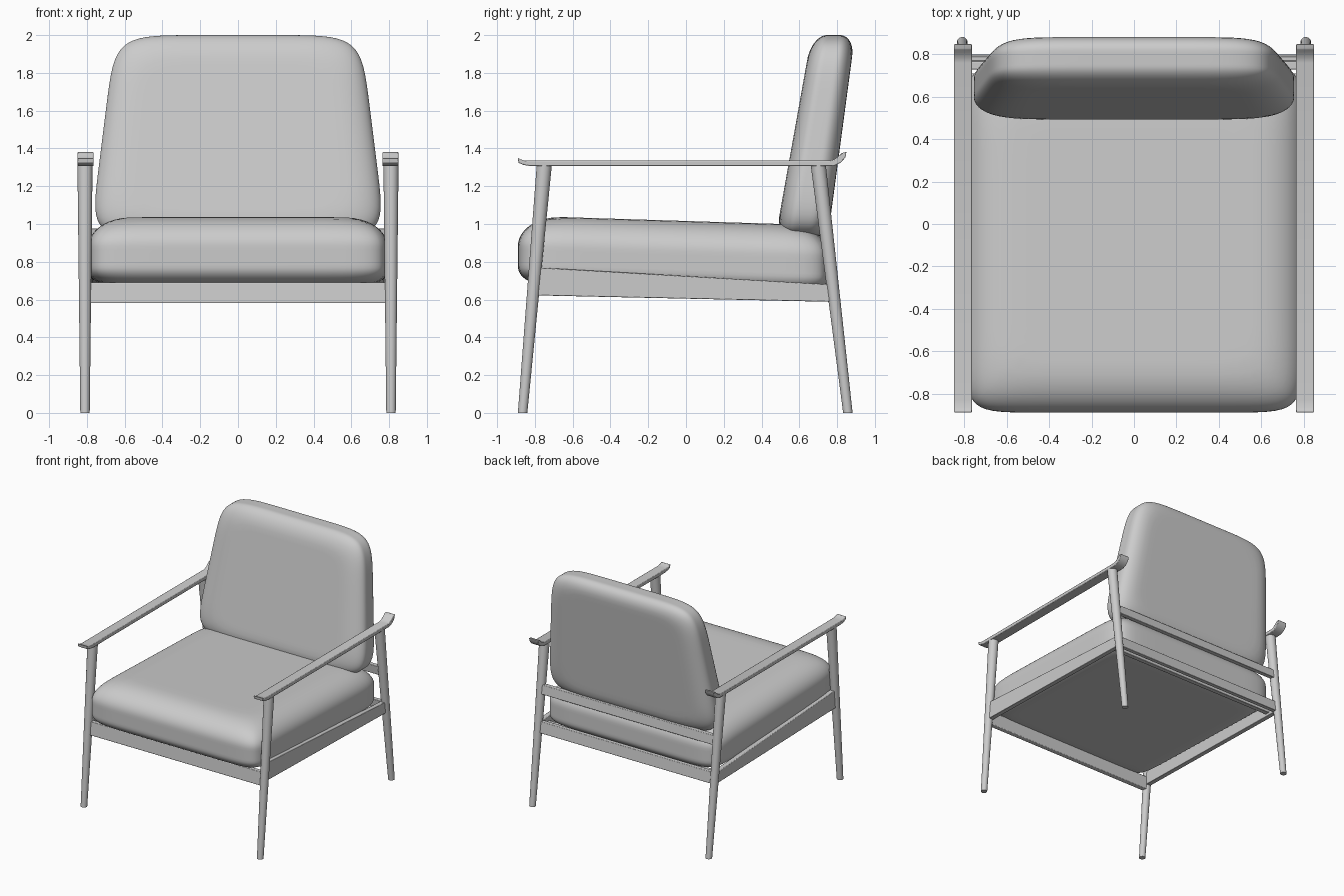
import bpy, bmesh, math

if "Cube" in bpy.data.objects:
    bpy.data.objects.remove(bpy.data.objects["Cube"])


def finish(name, bm, angle=35, mirror=False, bevel=0.0):
    bmesh.ops.recalc_face_normals(bm, faces=bm.faces)
    mesh = bpy.data.meshes.new(name)
    bm.to_mesh(mesh)
    bm.free()
    ob = bpy.data.objects.new(name, mesh)
    bpy.context.collection.objects.link(ob)
    bpy.ops.object.select_all(action='DESELECT')
    ob.select_set(True)
    bpy.context.view_layer.objects.active = ob
    bpy.ops.object.shade_smooth_by_angle(angle=math.radians(angle))
    if bevel:
        b = ob.modifiers.new("soft_edges", 'BEVEL')
        b.width, b.segments, b.limit_method = bevel, 2, 'ANGLE'
    if mirror:
        ob.modifiers.new("mirror", 'MIRROR')
    return ob


def prism(name, profile, x0, x1, mirror=False, bevel=0.004):
    """Side profile of (y, z) points extruded along x."""
    bm = bmesh.new()
    face = bm.faces.new([bm.verts.new((x0, y, z)) for y, z in profile])
    ext = bmesh.ops.extrude_face_region(bm, geom=[face])["geom"]
    for v in ext:
        if isinstance(v, bmesh.types.BMVert):
            v.co.x = x1
    return finish(name, bm, mirror=mirror, bevel=bevel)


def leg(name, x, y0, y1, height, r0, r1, sides=24):
    """Tapered, leaning round leg with level ends."""
    bm = bmesh.new()
    rings = []
    for y, z, r in ((y0, 0, r0), (y1, height, r1)):
        rings.append([bm.verts.new((x + r * math.cos(a), y + r * math.sin(a), z))
                      for a in (math.tau * i / sides for i in range(sides))])
    for i in range(sides):
        j = (i + 1) % sides
        bm.faces.new((rings[0][i], rings[0][j], rings[1][j], rings[1][i]))
    for ring in rings:
        bm.faces.new(ring)
    return finish(name, bm, mirror=True)


def cushion(name, power, top, bottom, place):
    """Pillow: superellipse outline in u, v; rounded rim (in, up) per side in w."""
    bm = bmesh.new()
    bmesh.ops.create_cube(bm, size=2)
    bmesh.ops.subdivide_edges(bm, edges=bm.edges[:], cuts=27, use_grid_fill=True)
    for vert in bm.verts:
        u, v, w = (math.sin(c * math.pi / 2) for c in vert.co)
        m = max(abs(u), abs(v))
        k = 1.0
        if m > 1e-6:
            a, b = abs(u) / m, abs(v) / m
            k = 1 / (m * (a ** power + b ** power) ** (1 / power))
        rm, rw = top if w > 0 else bottom
        dm, dw = max(0, m - 1 + rm) / rm, max(0, abs(w) - 1 + rw) / rw
        length = math.hypot(dm, dw)
        if dm > 0 and dw > 0:
            s = max(dm, dw) / length
            m = 1 - rm + rm * dm * s
            w = math.copysign(1 - rw + rw * dw * s, w)
        vert.co = place(u * k * m, v * k * m, w)
    return finish(name, bm, angle=80)


def seat_place(u, v, w):
    return (0.795 * u, -0.065 + 0.825 * v, 0.838 - 0.026 * v + 0.18 * w)


def back_place(u, v, w):
    t = (v + 1) / 2
    front, rear = 0.472 + 0.193 * t, 0.75 + 0.145 * t
    y = front + (rear - front) * (1 - w) / 2
    return ((0.785 - 0.135 * t) * u, y, 0.92 + 1.08 * t)


# Upholstery
cushion("seat_cushion", 12, (0.28, 0.9), (0.16, 0.5), seat_place)
cushion("back_cushion", 7, (0.24, 0.7), (0.2, 0.7), back_place)

# Legs
leg("front_leg", 0.81, -0.865, -0.75, 1.315, 0.025, 0.04)
leg("back_leg", 0.81, 0.857, 0.70, 1.315, 0.025, 0.04)

# Armrests with upturned ends
prism("armrest", [(-0.89, 1.35), (-0.865, 1.338), (-0.83, 1.335), (0.76, 1.335),
                  (0.785, 1.342), (0.81, 1.36), (0.825, 1.376), (0.85, 1.382),
                  (0.843, 1.352), (0.82, 1.325), (0.785, 1.308), (0.76, 1.306),
                  (-0.82, 1.306), (-0.86, 1.313), (-0.887, 1.324)],
      0.765, 0.849, mirror=True)

# Seat frame
prism("side_rail", [(-0.79, 0.77), (0.77, 0.68), (0.77, 0.588), (-0.79, 0.622)],
      0.785, 0.825, mirror=True)
prism("front_rail", [(-0.825, 0.58), (-0.79, 0.585), (-0.78, 0.69), (-0.815, 0.69)],
      -0.805, 0.805)
prism("back_rail", [(0.765, 0.588), (0.8, 0.588), (0.788, 0.68), (0.753, 0.68)],
      -0.805, 0.805)
prism("seat_slat", [(0.67, 0.61), (0.71, 0.61), (0.71, 0.645), (0.67, 0.645)],
      -0.79, 0.79)

# Bar behind the back cushion
prism("back_bar", [(0.738, 0.9), (0.775, 0.9), (0.765, 0.975), (0.728, 0.975)],
      -0.805, 0.805)
